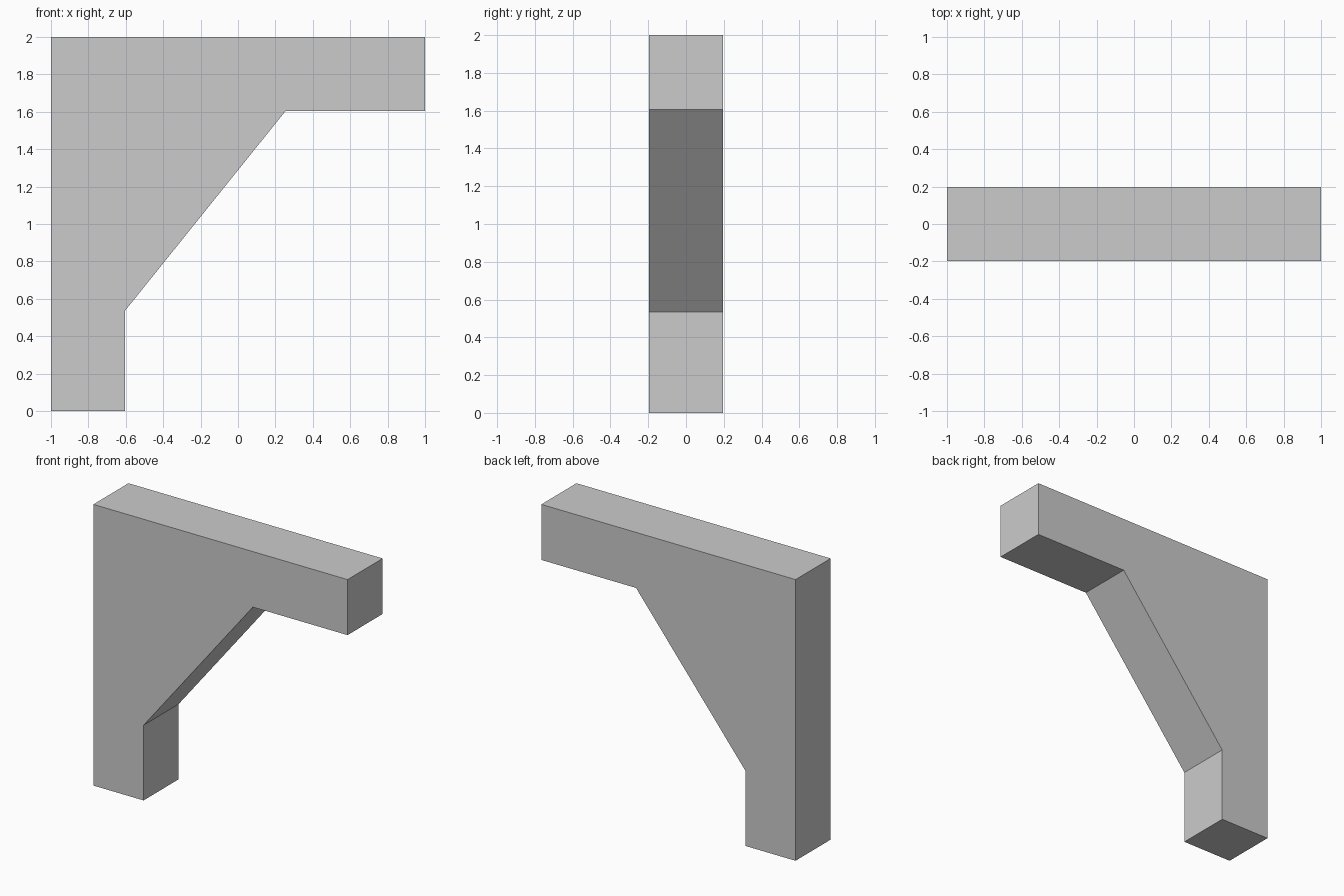
import bpy, bmesh

if "Cube" in bpy.data.objects:
    bpy.data.objects.remove(bpy.data.objects["Cube"])

HALF_DEPTH = 0.197
INNER_X, BEAM_Z = -0.605, 1.605


def prism(name, profile):
    """Extrude an (x, z) profile through the full depth of the bracket."""
    bm = bmesh.new()
    face = bm.faces.new([bm.verts.new((x, -HALF_DEPTH, z)) for x, z in profile])
    ext = bmesh.ops.extrude_face_region(bm, geom=[face])
    verts = [g for g in ext["geom"] if isinstance(g, bmesh.types.BMVert)]
    bmesh.ops.translate(bm, verts=verts, vec=(0, 2 * HALF_DEPTH, 0))
    bmesh.ops.recalc_face_normals(bm, faces=bm.faces)
    mesh = bpy.data.meshes.new(name)
    bm.to_mesh(mesh)
    bm.free()
    obj = bpy.data.objects.new(name, mesh)
    bpy.context.collection.objects.link(obj)
    return obj


def rect(x0, x1, z0, z1):
    return [(x0, z0), (x1, z0), (x1, z1), (x0, z1)]


# Horizontal beam on top
prism("beam", rect(-1, 1, BEAM_Z, 2))
# Upright post under the left end
prism("post", rect(-1, INNER_X, 0, BEAM_Z))
# Triangular brace filling the inner corner
prism("brace", [(INNER_X, 0.535), (0.255, BEAM_Z), (INNER_X, BEAM_Z)])
